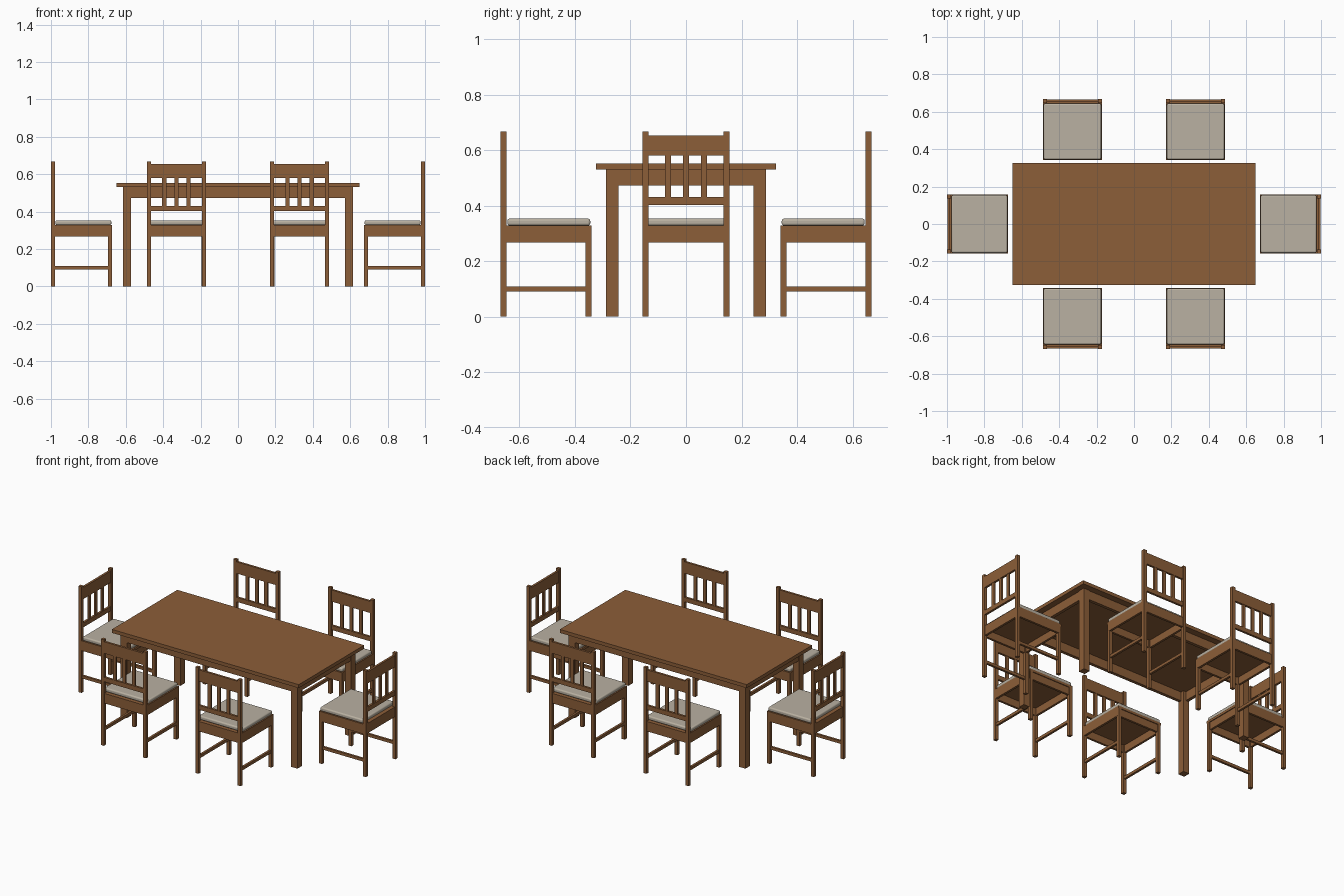
import bpy, bmesh, math
from mathutils import Matrix, Vector

if "Cube" in bpy.data.objects:
    bpy.data.objects.remove(bpy.data.objects["Cube"])


def material(name, rgb):
    m = bpy.data.materials.new(name)
    m.diffuse_color = (*rgb, 1)
    m.use_nodes = True
    m.node_tree.nodes["Principled BSDF"].inputs["Base Color"].default_value = m.diffuse_color
    return m


wood = material("brown wood", (0.262, 0.112, 0.040))
fabric = material("beige fabric", (0.49, 0.44, 0.36))


def box(name, x, y, z, mat=wood, place=Matrix(), bevel=0):
    """Box from (min, max) ranges, moved by a placement matrix."""
    bm = bmesh.new()
    bmesh.ops.create_cube(bm, size=1)
    for v in bm.verts:
        v.co = Vector([(r[0] + r[1]) / 2 + c * (r[1] - r[0])
                       for r, c in zip((x, y, z), v.co)])
    if bevel:
        bmesh.ops.bevel(bm, geom=bm.edges[:], offset=bevel, segments=3,
                        profile=0.5, affect='EDGES')
        for f in bm.faces:
            f.smooth = max(abs(c) for c in f.normal) < 0.999
    me = bpy.data.meshes.new(name)
    bm.to_mesh(me)
    bm.free()
    me.materials.append(mat)
    ob = bpy.data.objects.new(name, me)
    ob.matrix_world = place
    bpy.context.collection.objects.link(ob)
    return ob


def span(s, a, b):
    """Range a..b mirrored to side s."""
    return tuple(sorted((s * a, s * b)))


# Table
box("table_top", (-0.65, 0.65), (-0.325, 0.325), (0.53, 0.552))
for s in (-1, 1):
    for t in (-1, 1):
        box("table_leg", span(s, 0.572, 0.615), span(t, 0.244, 0.288), (0, 0.53))
    box("table_long_apron", (-0.572, 0.572), span(s, 0.264, 0.284), (0.473, 0.53))
    box("table_end_apron", span(s, 0.591, 0.611), (-0.244, 0.244), (0.473, 0.53))


def chair(px, py, turn):
    """Chair with its back on local y = 0, facing local -y."""
    p = Matrix.Translation((px, py, 0)) @ Matrix.Rotation(turn, 4, 'Z')
    for s in (-1, 1):
        box("back_post", span(s, 0.136, 0.157), (-0.021, 0), (0, 0.667), place=p)
        box("front_leg", span(s, 0.135, 0.156), (-0.327, -0.306), (0, 0.314), place=p)
        box("side_apron", span(s, 0.143, 0.157), (-0.322, -0.021), (0.266, 0.314), place=p)
        box("side_stretcher", span(s, 0.139, 0.153), (-0.306, -0.021), (0.09, 0.108), place=p)
    box("front_apron", (-0.135, 0.135), (-0.322, -0.308), (0.266, 0.314), place=p)
    box("back_apron", (-0.136, 0.136), (-0.018, -0.004), (0.266, 0.314), place=p)
    # Seat board and cushion
    box("seat", (-0.157, 0.157), (-0.327, -0.021), (0.313, 0.328), place=p)
    box("seat_back_strip", (-0.136, 0.136), (-0.021, -0.004), (0.313, 0.328), place=p)
    box("cushion", (-0.154, 0.154), (-0.323, -0.024), (0.328, 0.353), fabric, p, 0.008)
    # Backrest
    box("top_rail", (-0.136, 0.136), (-0.017, -0.003), (0.58, 0.653), place=p)
    box("lower_rail", (-0.136, 0.136), (-0.017, -0.003), (0.402, 0.43), place=p)
    for c in (-0.065, 0, 0.065):
        box("back_slat", (c - 0.011, c + 0.011), (-0.015, -0.005), (0.43, 0.58), place=p)


# Two chairs on each long side, one at each end
for x in (-0.329, 0.329):
    chair(x, 0.668, 0)
    chair(x, -0.668, math.pi)
chair(1.0, 0, -math.pi / 2)
chair(-1.0, 0, math.pi / 2)
